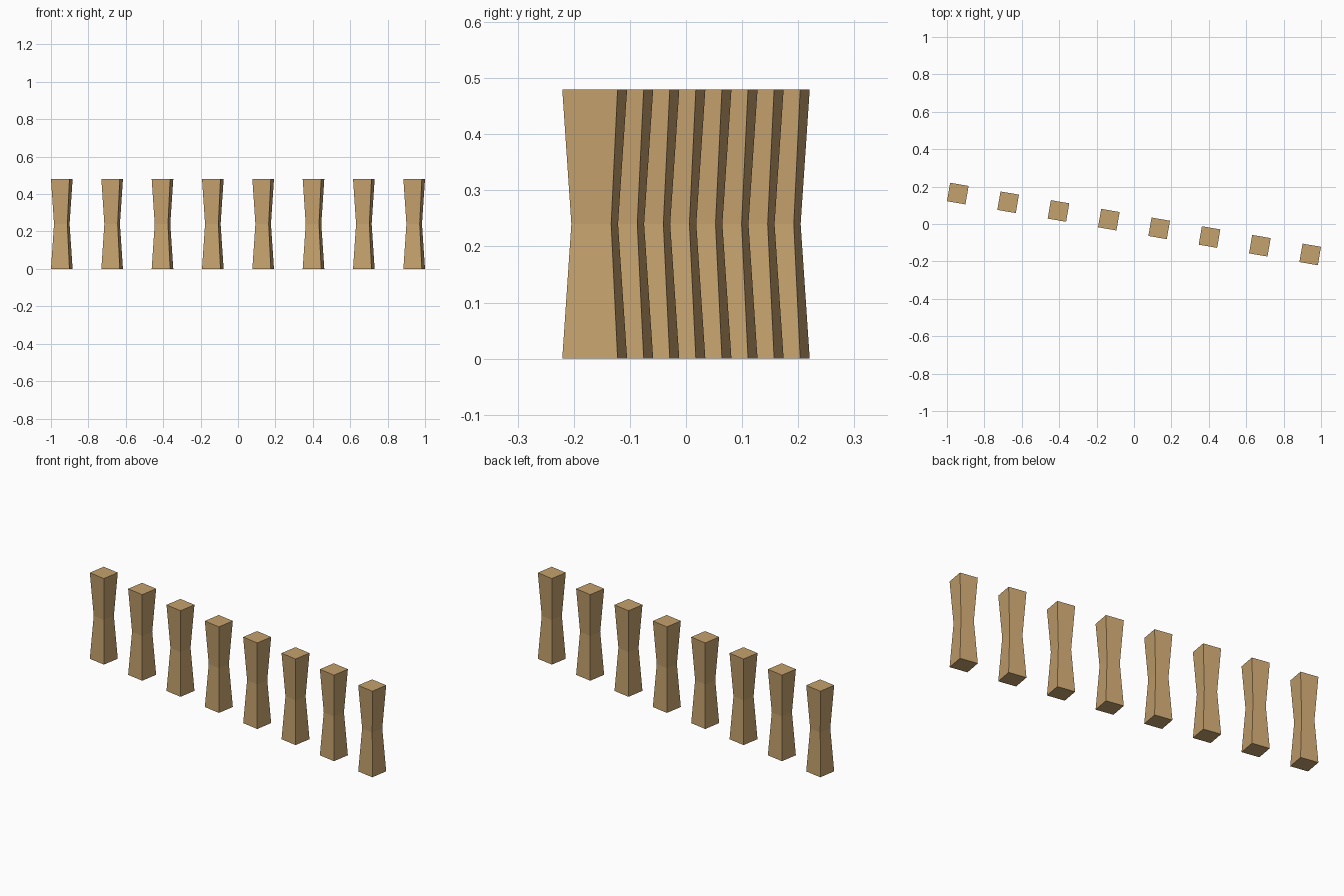
import bpy, bmesh, math
from mathutils import Matrix

if "Cube" in bpy.data.objects:
    bpy.data.objects.remove(bpy.data.objects["Cube"])

COUNT = 8
HEIGHT = 0.48
SIDE = 0.1               # width at top and foot
WAIST = 0.72             # waist width relative to the ends
ANGLE = math.radians(-9.8)
ROW = 1.912              # distance between first and last post centres

wood = bpy.data.materials.new("light wood")
wood.diffuse_color = (0.56, 0.36, 0.155, 1)
wood.use_nodes = True
wood.node_tree.nodes["Principled BSDF"].inputs["Base Color"].default_value = wood.diffuse_color

# One waisted square post: three stacked square rings
bm = bmesh.new()
rings = []
for z, scale in ((0, 1), (HEIGHT / 2, WAIST), (HEIGHT, 1)):
    h = SIDE / 2 * scale
    rings.append([bm.verts.new((x * h, y * h, z))
                  for x, y in ((-1, -1), (1, -1), (1, 1), (-1, 1))])
for low, high in zip(rings, rings[1:]):
    for i in range(4):
        j = (i + 1) % 4
        bm.faces.new((low[i], low[j], high[j], high[i]))
bm.faces.new(rings[0][::-1])
bm.faces.new(rings[-1])
mesh = bpy.data.meshes.new("waisted_post")
bm.to_mesh(mesh)
bm.free()
mesh.materials.append(wood)

# Evenly spaced row, turned slightly about the vertical
turn = Matrix.Rotation(ANGLE, 4, 'Z')
for i in range(COUNT):
    post = bpy.data.objects.new(f"post_{i + 1}", mesh)
    x = ROW * (i / (COUNT - 1) - 0.5)
    post.matrix_world = turn @ Matrix.Translation((x, 0, 0))
    bpy.context.collection.objects.link(post)
